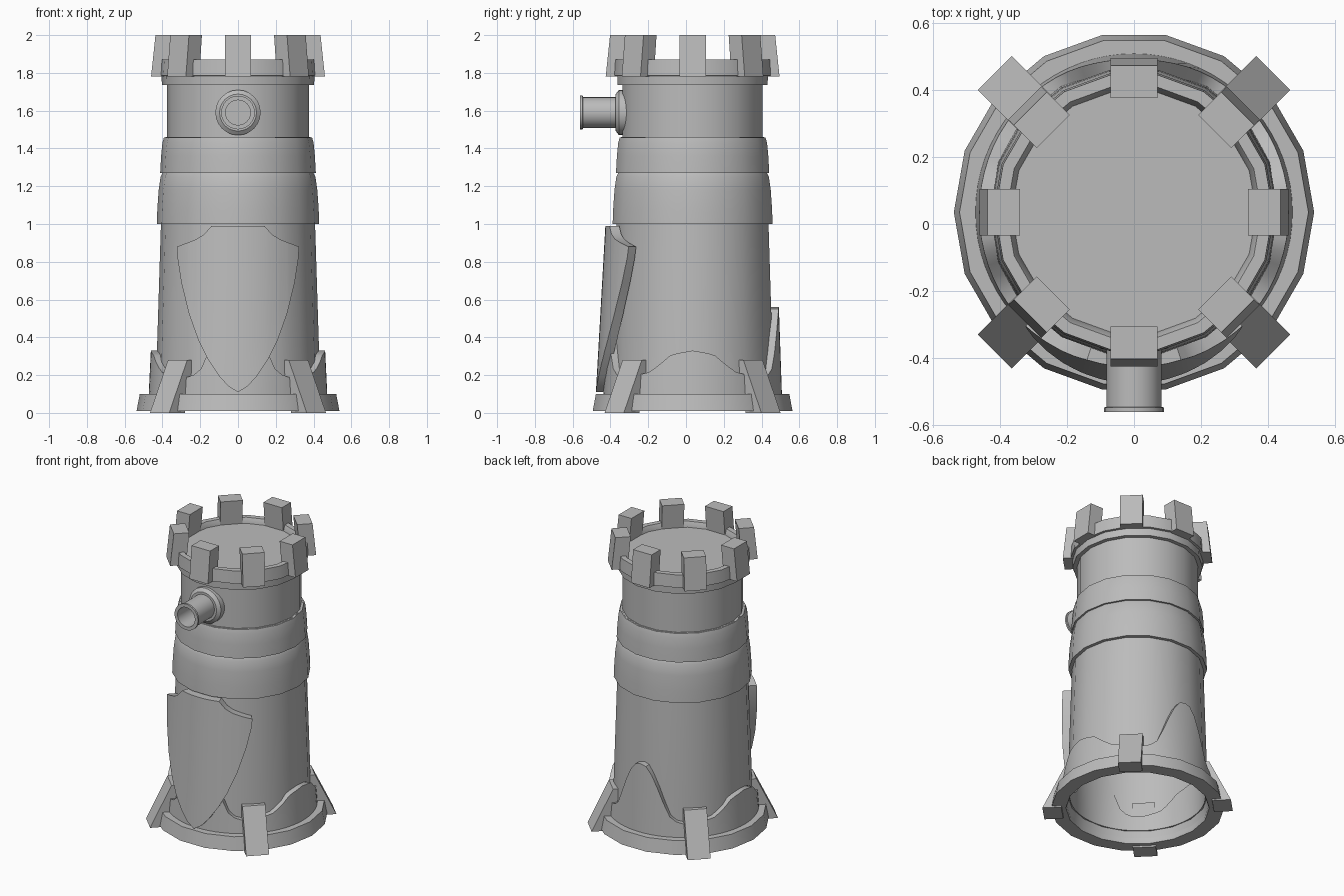
import bpy, bmesh, math
from mathutils import Matrix, Vector

cube = bpy.data.objects.get("Cube")
if cube:
    bpy.data.objects.remove(cube, do_unlink=True)

CY = 0.035      # tower axis offset in y
SIDES = 18

stone = bpy.data.materials.new("grey_stone")
stone.use_nodes = True
GREY = (0.5, 0.5, 0.5, 1)
stone.diffuse_color = GREY
stone.node_tree.nodes["Principled BSDF"].inputs["Base Color"].default_value = GREY


def finish(name, bm, smooth=True):
    bmesh.ops.remove_doubles(bm, verts=bm.verts, dist=1e-5)
    bmesh.ops.recalc_face_normals(bm, faces=bm.faces)
    mesh = bpy.data.meshes.new(name)
    bm.to_mesh(mesh)
    bm.free()
    mesh.materials.append(stone)
    obj = bpy.data.objects.new(name, mesh)
    bpy.context.collection.objects.link(obj)
    if smooth:
        bpy.ops.object.select_all(action="DESELECT")
        obj.select_set(True)
        bpy.context.view_layer.objects.active = obj
        bpy.ops.object.shade_smooth_by_angle(angle=math.radians(32))
    return obj


def lathe(name, profile, closed=False, sides=SIDES, matrix=None):
    """Spin (radius, height) points round z."""
    bm = bmesh.new()
    pts = [bm.verts.new((r, 0, z)) for r, z in profile]
    pairs = list(zip(pts, pts[1:])) + ([(pts[-1], pts[0])] if closed else [])
    edges = [bm.edges.new(p) for p in pairs]
    bmesh.ops.spin(bm, geom=pts + edges, cent=(0, 0, 0), axis=(0, 0, 1),
                   angle=math.tau, steps=sides, use_merge=True)
    bm.transform(matrix or Matrix.Translation((0, CY, 0)))
    return finish(name, bm)


def slanted_block(name, angle, low, high, half):
    """Block with its own (inner, outer, height) at the bottom and top."""
    bm = bmesh.new()
    rings = []
    for inner, outer, z in (low, high):
        rings.append([bm.verts.new((r, s, z)) for r, s in
                      ((inner, -half), (outer, -half), (outer, half), (inner, half))])
    a, b = rings
    bm.faces.new(a)
    bm.faces.new(b)
    for i in range(4):
        j = (i + 1) % 4
        bm.faces.new((a[i], a[j], b[j], b[i]))
    bm.transform(Matrix.Translation((0, CY, 0)) @ Matrix.Rotation(angle, 4, "Z"))
    return finish(name, bm, False)


def lerp_table(table, x):
    for (x0, y0), (x1, y1) in zip(table, table[1:]):
        if x <= x1:
            return y0 + (y1 - y0) * (x - x0) / (x1 - x0)
    return table[-1][1]


# Tower shell, open below
lathe("tower_body", [(0.44, 0.02), (0.43, 0.3), (0.408, 1.0), (0.385, 1.46)])
lathe("tower_neck", [(0.376, 1.4), (0.376, 1.75)])
lathe("base_ring", [(0.445, 0.01), (0.537, 0.01), (0.52, 0.1), (0.43, 0.1)], True)

# Swelling bands round the upper tower
lathe("lower_band", [(0.39, 1.0), (0.43, 1.0), (0.427, 1.08), (0.42, 1.18),
                     (0.41, 1.25), (0.4, 1.27), (0.38, 1.27)], True)
lathe("upper_band", [(0.38, 1.27), (0.412, 1.27), (0.407, 1.36), (0.4, 1.43),
                     (0.392, 1.458), (0.37, 1.46)], True)

# Parapet and roof floor
lathe("parapet_ledge", [(0.37, 1.735), (0.403, 1.735), (0.405, 1.79), (0.37, 1.79)], True)
lathe("parapet_wall", [(0.37, 1.78), (0.42, 1.785), (0.415, 1.87), (0.38, 1.87),
                       (0.365, 1.835)], True)
lathe("roof_floor", [(0.375, 1.835), (0, 1.835)])

# Battlements and base buttresses
for i in range(8):
    slanted_block(f"battlement_{i + 1}", i * math.pi / 4,
                  (0.36, 0.46, 1.782), (0.34, 0.437, 2.0), 0.07)
for i in range(4):
    slanted_block(f"buttress_{i + 1}", math.pi / 4 + i * math.pi / 2,
                  (0.47, 0.587, 0.0), (0.405, 0.452, 0.28), 0.072)


# Wavy trim: low humps at the sides, tall ones at front and back
def trim_height(deg):
    side = abs((deg + 90) % 180 - 90)          # 0 at the sides, 90 at front and back
    return lerp_table([(0, 0.33), (14, 0.31), (23, 0.25), (30, 0.215), (45, 0.19), (58, 0.19),
                       (66, 0.24), (74, 0.4), (80, 0.5), (85, 0.55), (90, 0.56)], side)


bm = bmesh.new()
STEPS = 72
loops = []
for i in range(STEPS):
    a = math.tau * i / STEPS
    top = trim_height(math.degrees(a))
    loops.append([bm.verts.new((r * math.cos(a), CY + r * math.sin(a), z))
                  for r, z in ((0.42, 0.09), (0.473, 0.09), (0.468 - 0.02 * top, top), (0.415, top))])
for i in range(STEPS):
    p, q = loops[i], loops[(i + 1) % STEPS]
    for k in range(4):
        m = (k + 1) % 4
        bm.faces.new((p[k], p[m], q[m], q[k]))
finish("wavy_trim", bm)

# Shield wrapped round the front
TOP_EDGE = [(0, 0.99), (0.14, 0.99), (0.18, 0.945), (0.22, 0.92), (0.27, 0.9), (0.323, 0.88)]
LOW_EDGE = [(0, 0.11), (0.05, 0.14), (0.1, 0.195), (0.16, 0.285), (0.21, 0.385), (0.26, 0.525),
            (0.3, 0.69), (0.32, 0.82), (0.323, 0.88)]
half_xs = sorted({x for x, _ in TOP_EDGE + LOW_EDGE})
xs = [-x for x in half_xs[:0:-1]] + half_xs
ROWS = 4
bm = bmesh.new()
grids = []
for depth in (0, 0.055):
    grid = []
    for x in xs:
        lo, hi = lerp_table(LOW_EDGE, abs(x)), lerp_table(TOP_EDGE, abs(x))
        column = []
        for k in range(ROWS + 1):
            z = lo + (hi - lo) * k / ROWS
            radius = 0.462 + 0.05 * (0.99 - z) / 0.88
            out = Vector((x, -math.sqrt(radius ** 2 - x * x), 0)) * (1 - depth / radius)
            column.append(bm.verts.new((out.x, CY + out.y, z)))
        grid.append(column)
    grids.append(grid)
front, back = grids
for c in range(len(xs) - 1):
    for g in grids:
        for k in range(ROWS):
            bm.faces.new((g[c][k], g[c + 1][k], g[c + 1][k + 1], g[c][k + 1]))
    for k in (0, ROWS):
        bm.faces.new((front[c][k], front[c + 1][k], back[c + 1][k], back[c][k]))
bmesh.ops.remove_doubles(bm, verts=bm.verts, dist=1e-4)
finish("shield", bm)

# Cannon pointing out of the front, spun along -y
aim = Matrix.Translation((0, 0, 1.59)) @ Matrix.Rotation(math.pi / 2, 4, "X")
lathe("cannon_flange", [(0, 0.3), (0.12, 0.3), (0.12, 0.355), (0.098, 0.372), (0, 0.372)],
      sides=24, matrix=aim)
lathe("cannon_barrel", [(0.082, 0.35), (0.082, 0.545), (0.089, 0.547), (0.089, 0.56),
                        (0.066, 0.56), (0.066, 0.4), (0, 0.4)], sides=24, matrix=aim)
